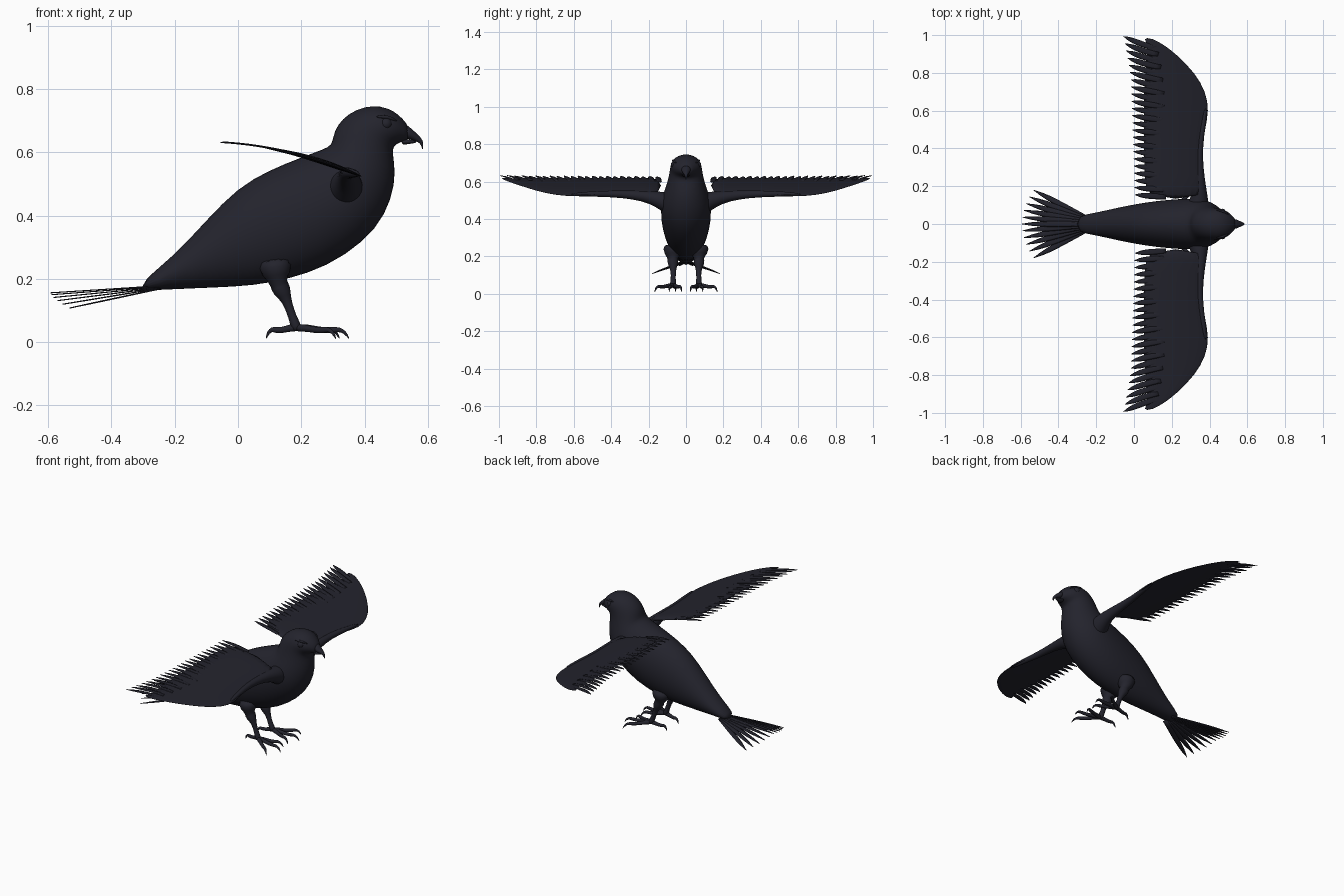
import bpy
import bmesh
from math import cos, sin, pi
from mathutils import Vector as V

cube = bpy.data.objects.get("Cube")
if cube:
    bpy.data.objects.remove(cube)

plumage = bpy.data.materials.new("dark plumage")
plumage.use_nodes = True
colour = (0.017, 0.017, 0.026, 1)
plumage.diffuse_color = colour
plumage.node_tree.nodes["Principled BSDF"].inputs["Base Color"].default_value = colour


def finish(name, bm, subdiv=0):
    bmesh.ops.recalc_face_normals(bm, faces=bm.faces)
    for f in bm.faces:
        f.smooth = True
    mesh = bpy.data.meshes.new(name)
    bm.to_mesh(mesh)
    bm.free()
    mesh.materials.append(plumage)
    obj = bpy.data.objects.new(name, mesh)
    bpy.context.collection.objects.link(obj)
    if subdiv:
        mod = obj.modifiers.new("smooth", "SUBSURF")
        mod.levels = mod.render_levels = subdiv
    return obj


def loft(bm, rings):
    """Skin a list of point rings and cap both ends."""
    loops = [[bm.verts.new(p) for p in r] for r in rings]
    n = len(loops[0])
    for a, b in zip(loops, loops[1:]):
        for i in range(n):
            j = (i + 1) % n
            bm.faces.new((a[i], a[j], b[j], b[i]))
    bm.faces.new(loops[0])
    bm.faces.new(loops[-1])


def oval(c, u, v, n):
    return [V(c) + V(u) * cos(2 * pi * i / n) + V(v) * sin(2 * pi * i / n) for i in range(n)]


def tube(bm, pts, radii, n=10):
    pts = [V(p) for p in pts]
    rings = []
    for i, p in enumerate(pts):
        d = (pts[min(i + 1, len(pts) - 1)] - pts[max(i - 1, 0)]).normalized()
        side = d.cross(V((0, 0, 1)))
        if side.length < 0.3:
            side = d.cross(V((0, 1, 0)))
        side.normalize()
        rings.append(oval(p, side * radii[i], d.cross(side) * radii[i], n))
    loft(bm, rings)


def feather(bm, path, width, thick=0.002):
    """Thin leaf along a path, rounded towards the tip."""
    d = (path[-1] - path[0]).normalized()
    side = V((-d.y, d.x, 0)).normalized()
    rings, last = [], len(path) - 1
    for i, p in enumerate(path):
        t = i / last
        w = width * (0.75 + 0.25 * t) * max(1 - t ** 5, 0.08)
        rings.append(oval(p, side * w, (0, 0, thick), 6))
    loft(bm, rings)


def profile_loft(bm, sections, n):
    """Each section: back point x, z, belly point x, z, half width."""
    rings = []
    for tx, tz, bx, bz, w in sections:
        top, bot = V((tx, 0, tz)), V((bx, 0, bz))
        rings.append(oval((top + bot) / 2, (top - bot) / 2, (0, w, 0), n))
    loft(bm, rings)


# Body, neck and head
bm = bmesh.new()
profile_loft(bm, [
    (-.31, .188, -.30, .162, .045), (-.2, .275, -.2, .167, .06), (-.1, .387, -.08, .171, .087),
    (0, .492, .05, .176, .11), (.1, .547, .16, .197, .125), (.2, .587, .28, .235, .135),
    (.27, .612, .40, .315, .136), (.295, .624, .468, .40, .126), (.299, .65, .499, .50, .105),
    (.312, .688, .495, .57, .092), (.35, .725, .488, .605, .087), (.40, .746, .495, .62, .083),
    (.45, .748, .505, .627, .076), (.493, .732, .515, .632, .06), (.522, .705, .525, .635, .04),
    (.54, .682, .538, .638, .026)], 20)
finish("body", bm, 1)

# Hooked beak
bm = bmesh.new()
profile_loft(bm, [(.525, .695, .525, .642, .03), (.545, .678, .545, .64, .024),
                  (.565, .66, .561, .635, .015), (.58, .645, .572, .63, .009),
                  (.587, .63, .579, .622, .005), (.584, .608, .582, .608, .001)], 12)
profile_loft(bm, [(.515, .645, .515, .622, .025), (.545, .64, .54, .626, .016),
                  (.567, .636, .565, .63, .005)], 12)
finish("beak", bm, 1)

# Eyes and brow ridges
for s, side in ((-1, "front"), (1, "back")):
    bm = bmesh.new()
    bmesh.ops.create_uvsphere(bm, u_segments=16, v_segments=10, radius=0.02)
    bmesh.ops.translate(bm, verts=bm.verts, vec=(.467, s * .061, .69))
    finish(side + "_eye", bm)
    bm = bmesh.new()
    tube(bm, [(.435, s * .074, .712), (.47, s * .069, .714), (.505, s * .048, .698)], [.003, .008, .003])
    finish(side + "_brow", bm, 1)


def wing_z(x):
    return 0.627 - 0.1 * x - 0.42 * x * x


# Wing stations: span y, leading edge x, trailing edge x, half thickness
stations = [(.13, .385, .06, .014), (.25, .368, .055, .013), (.38, .36, .05, .012),
            (.5, .378, .05, .011), (.6, .40, .05, .01), (.7, .383, .05, .009),
            (.8, .325, .06, .007), (.9, .225, .07, .005), (.955, .15, .07, .004), (.985, .09, .05, .002)]

for s, side in ((-1, "front"), (1, "back")):
    # Wing surface
    bm = bmesh.new()
    rings = []
    for y, lead, trail, t in stations:
        ring = []
        for i in range(20):
            a = 2 * pi * i / 20
            x = (lead + trail) / 2 + (lead - trail) / 2 * cos(a)
            ring.append((x, s * y, wing_z(x) + t * (.2 + .4 * (1 + cos(a))) * sin(a)))
        rings.append(ring)
    loft(bm, rings)
    finish(side + "_wing", bm, 1)

    # Shoulder and arm along the leading edge
    bm = bmesh.new()
    tube(bm, [(.33, s * .06, .475), (.345, s * .12, .495), (.35, s * .18, .515), (.345, s * .28, .53),
              (.345, s * .4, .535), (.365, s * .52, .534), (.38, s * .62, .53)],
         [.07, .053, .035, .024, .018, .014, .008], 14)
    finish(side + "_arm", bm, 1)

    # Flight feathers
    bm = bmesh.new()
    count = 23
    for k in range(count):
        f = k / (count - 1)
        tip_y = .155 + .838 * f
        tip_x = .005 - .03 * f - .03 * max(f - .75, 0) * 4
        root_y = tip_y - .012 - .05 * f ** 2
        root_x = .17 - .05 * f ** 4
        path = []
        for i in range(8):
            t = i / 7
            x = root_x + (tip_x - root_x) * t
            path.append(V((x, s * (root_y + (tip_y - root_y) * t ** 1.3), wing_z(x) + .002 * (k % 2))))
        feather(bm, path, .018)
    finish(side + "_flight_feathers", bm)

    # Leg: feathered thigh and shank
    bm = bmesh.new()
    tube(bm, [(.115, s * .07, .27), (.12, s * .07, .21), (.132, s * .07, .175), (.147, s * .069, .148),
              (.158, s * .068, .12), (.172, s * .068, .08), (.184, s * .07, .048), (.19, s * .07, .036)],
         [.06, .05, .037, .021, .014, .013, .018, .01], 14)
    finish(side + "_leg", bm, 1)

    # Toes ending in curved claws
    bm = bmesh.new()
    for tx, ty in ((.352, .09), (.322, .022), (.31, .168), (.088, .055)):
        root = V((.185, s * .07, .044))
        reach = V((tx, s * ty, .044)) - root
        steps = [(0, 0), (.2, .002), (.45, -.006), (.7, -.006), (.8, -.003), (.92, -.012), (1, -.035)]
        tube(bm, [root + reach * t + V((0, 0, dz)) for t, dz in steps],
             [.014, .012, .010, .010, .008, .006, .001])
    finish(side + "_toes", bm, 1)

# Fanned tail feathers, drooping towards the outside
bm = bmesh.new()
for k in range(-5, 6):
    f = k / 5
    root = V((-.25, .03 * f, .178 - .002 * abs(k)))
    tip = V((-.592 + .06 * f * f, .18 * f, .156 - .048 * abs(f) ** 1.3))
    feather(bm, [root.lerp(tip, i / 7) for i in range(8)], .018)
finish("tail", bm)
